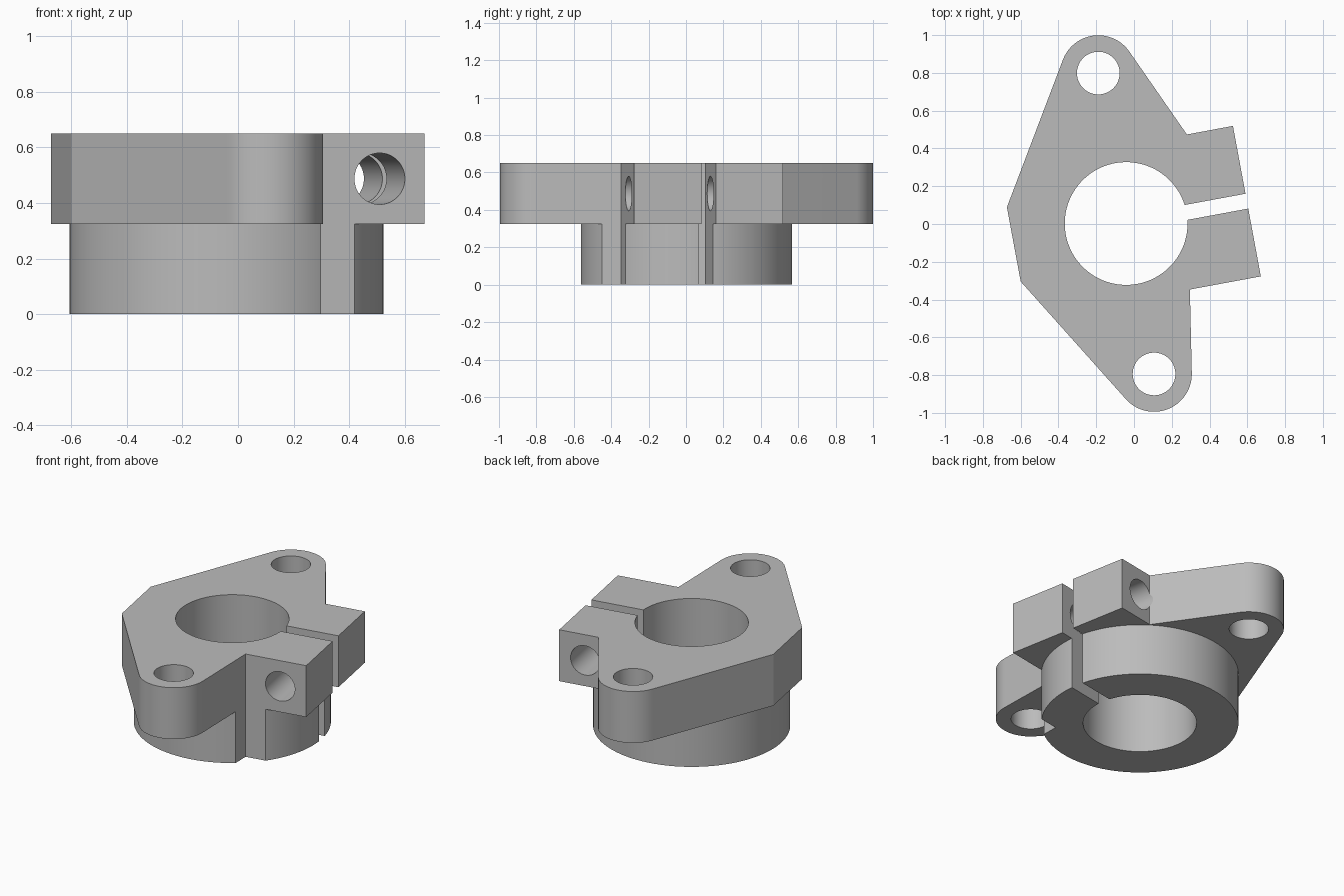
import bpy, bmesh, math
from mathutils import Vector, Matrix

if "Cube" in bpy.data.objects:
    bpy.data.objects.remove(bpy.data.objects["Cube"], do_unlink=True)

TURN = math.radians(10.5)          # the clamp sits turned about its bore
CENTRE = Vector((-0.0415, 0.0025, 0))
MID, TOP = 0.325, 0.65             # collar height, overall height
EAR_X, EAR_Y, SLIT = 0.65, 0.405, 0.04
BOLT_Y, BOLT_R = 0.81, 0.2

grey = bpy.data.materials.new("plain_grey")
grey.use_nodes = True
colour = (0.5, 0.5, 0.5, 1)
grey.diffuse_color = colour
grey.node_tree.nodes["Principled BSDF"].inputs["Base Color"].default_value = colour


def prism(name, outline, z0, z1):
    """Closed solid from a flat outline."""
    bm = bmesh.new()
    low = [bm.verts.new((x, y, z0)) for x, y in outline]
    high = [bm.verts.new((x, y, z1)) for x, y in outline]
    bm.faces.new(low[::-1])
    bm.faces.new(high)
    for i in range(len(low)):
        bm.faces.new((low[i - 1], low[i], high[i], high[i - 1]))
    bmesh.ops.recalc_face_normals(bm, faces=bm.faces[:])
    mesh = bpy.data.meshes.new(name)
    bm.to_mesh(mesh)
    bm.free()
    mesh.materials.append(grey)
    ob = bpy.data.objects.new(name, mesh)
    bpy.context.collection.objects.link(ob)
    return ob


def arc(cx, cy, r, a0, a1, n):
    return [(cx + r * math.cos(a0 + (a1 - a0) * i / n),
             cy + r * math.sin(a0 + (a1 - a0) * i / n)) for i in range(n + 1)]


def disc(name, cx, cy, r, z0, z1, n=96):
    return prism(name, arc(cx, cy, r, 0, math.tau, n)[:-1], z0, z1)


def tangent_angle(cy, point, side):
    """Angle on a bolt lug where a line from the point touches it."""
    dx, dy = point[0], point[1] - cy
    angle = math.atan2(dy, dx) + side * math.acos(BOLT_R / math.hypot(dx, dy))
    return angle % math.tau


def combine(target, tool, operation):
    mod = target.modifiers.new(operation, 'BOOLEAN')
    mod.operation, mod.solver, mod.object = operation, 'EXACT', tool
    tool.hide_render = True
    bpy.context.view_layer.objects.active = target
    bpy.ops.object.modifier_apply(modifier=mod.name)
    bpy.data.objects.remove(tool, do_unlink=True)


# Flange outline: two round lugs, a flat back and the clamp ears
back_top, back_low = (-0.605, 0.2), (-0.605, -0.2)
ear_top, ear_low = (0.402, EAR_Y), (0.268, -EAR_Y)
upper = arc(0, BOLT_Y, BOLT_R, tangent_angle(BOLT_Y, ear_top, 1),
            tangent_angle(BOLT_Y, back_top, -1), 40)
lower = arc(0, -BOLT_Y, BOLT_R, tangent_angle(-BOLT_Y, back_low, 1),
            tangent_angle(-BOLT_Y, ear_low, -1), 40)
outline = ([(EAR_X, -EAR_Y), (EAR_X, EAR_Y), ear_top] + upper
           + [back_top, back_low] + lower + [ear_low])
body = prism("shaft_clamp_body", outline, MID, TOP)

# Round collar, notched beside the lower ear
collar = disc("collar", 0, 0, 0.565, 0, MID, 128)
touch = lower[-1]
notch = prism("notch", [ear_low, touch, (0.9, touch[1]), (0.9, -EAR_Y)], -0.1, TOP)
combine(collar, notch, 'DIFFERENCE')
combine(body, collar, 'UNION')

# Bore, clamping slit and bolt holes
combine(body, disc("bore", 0, 0, 0.325, -0.1, 0.8, 128), 'DIFFERENCE')
slit = prism("slit", [(0.1, -SLIT), (0.9, -SLIT), (0.9, SLIT), (0.1, SLIT)], -0.1, 0.8)
combine(body, slit, 'DIFFERENCE')
for y in (BOLT_Y, -BOLT_Y):
    combine(body, disc("bolt_hole", 0, y, 0.113, 0.1, 0.8, 64), 'DIFFERENCE')

# Clamp screw hole through both ears
screw = disc("screw_hole", 0, 0, 0.0925, -0.47, 0.47, 64)
screw.data.transform(Matrix.Translation((0.486, 0, (MID + TOP) / 2))
                     @ Matrix.Rotation(math.pi / 2, 4, 'X'))
combine(body, screw, 'DIFFERENCE')

# Turn into place and shade
body.data.transform(Matrix.Translation(CENTRE) @ Matrix.Rotation(TURN, 4, 'Z'))
bpy.ops.object.select_all(action='DESELECT')
body.select_set(True)
bpy.context.view_layer.objects.active = body
bpy.ops.object.shade_smooth_by_angle(angle=math.radians(12))
